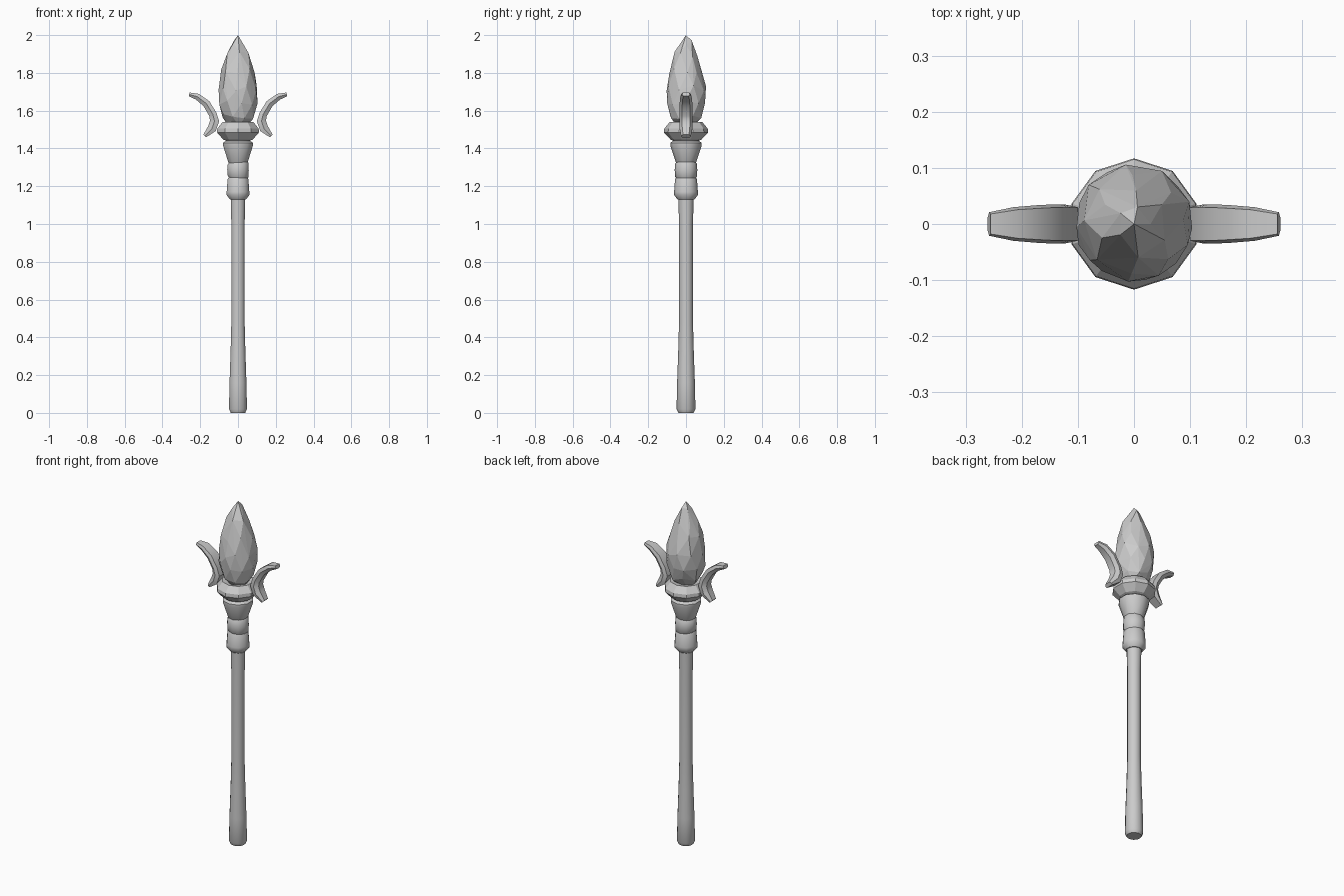
import bpy, bmesh, math, random
from mathutils import Vector

if "Cube" in bpy.data.objects:
    bpy.data.objects.remove(bpy.data.objects["Cube"])

random.seed(4)
SIDES = 10


def finish(bm, name, angle=None):
    bmesh.ops.recalc_face_normals(bm, faces=bm.faces)
    me = bpy.data.meshes.new(name)
    bm.to_mesh(me)
    bm.free()
    ob = bpy.data.objects.new(name, me)
    bpy.context.collection.objects.link(ob)
    if angle:
        bpy.ops.object.select_all(action='DESELECT')
        ob.select_set(True)
        bpy.context.view_layer.objects.active = ob
        bpy.ops.object.shade_smooth_by_angle(angle=math.radians(angle))
    return ob


def skin(bm, rings):
    """Bridge successive vertex loops and cap both ends."""
    loops = [[bm.verts.new(p) for p in r] for r in rings]
    n = len(loops[0])
    for a, b in zip(loops, loops[1:]):
        for i in range(n):
            j = (i + 1) % n
            bm.faces.new((a[i], a[j], b[j], b[i]))
    bm.faces.new(loops[0][::-1])
    bm.faces.new(loops[-1])


def circle(r, z, tilt=0.0):
    pts = []
    for i in range(SIDES):
        a = math.pi / 2 + math.tau * i / SIDES
        x, y = r * math.cos(a), r * math.sin(a)
        pts.append((x, y, z + tilt * x))
    return pts


def turned(name, profile, angle=None):
    bm = bmesh.new()
    skin(bm, [circle(*p) for p in profile])
    return finish(bm, name, angle)


# Handle and turned fittings: (radius, height, optional slope)
turned("shaft", [(0.040, 0), (0.050, 0.02), (0.047, 0.16), (0.041, 0.33),
                 (0.037, 0.48), (0.037, 1.0), (0.041, 1.16)], 40)
turned("lower_collar", [(0.045, 1.13), (0.064, 1.155), (0.063, 1.17),
                        (0.058, 1.238), (0.046, 1.255)], 40)
turned("grip_bead", [(0.045, 1.235, -0.1), (0.057, 1.25, -0.1), (0.060, 1.285, -0.05),
                     (0.057, 1.32, 0.1), (0.045, 1.335, 0.1)], 40)
turned("flared_cup", [(0.047, 1.315), (0.055, 1.33), (0.083, 1.415), (0.083, 1.43),
                      (0.068, 1.44), (0.068, 1.46)], 40)
turned("crown_ring", [(0.066, 1.44), (0.082, 1.447), (0.117, 1.485), (0.115, 1.505),
                      (0.086, 1.54), (0.060, 1.535)])

# Faceted gem: hull of uneven rings
bm = bmesh.new()
gem = [(0.050, 1.525, 8), (0.085, 1.57, 8), (0.102, 1.645, 9), (0.103, 1.72, 9),
       (0.088, 1.81, 8), (0.060, 1.90, 6), (0.030, 1.958, 5)]
for k, (r, z, n) in enumerate(gem):
    for i in range(n):
        a = math.tau * (i + 0.5 * (k % 2) + random.uniform(-0.12, 0.12)) / n
        rr = r * random.uniform(0.98, 1.04)
        bm.verts.new((rr * math.cos(a), rr * math.sin(a), z + random.uniform(-0.015, 0.015)))
bm.verts.new((0, 0, 2))
hull = bmesh.ops.convex_hull(bm, input=bm.verts)
loose = [v for v in bm.verts if not v.link_faces]
bmesh.ops.delete(bm, geom=loose, context='VERTS')
finish(bm, "gem")

# Curved side prongs: path (x, z), half thickness, half depth
path = [(0.258, 1.686, 0.010, 0.021), (0.215, 1.674, 0.017, 0.030),
        (0.167, 1.637, 0.020, 0.034), (0.133, 1.580, 0.021, 0.035),
        (0.124, 1.545, 0.024, 0.035), (0.138, 1.505, 0.024, 0.034),
        (0.176, 1.466, 0.010, 0.026)]
section = [(1, 0.6), (0, 1), (-1, 0.85), (-1, -0.85), (0, -1), (1, -0.6)]
for side, label in ((1, "right_prong"), (-1, "left_prong")):
    rings = []
    for i, (x, z, t, d) in enumerate(path):
        p, q = path[max(i - 1, 0)], path[min(i + 1, len(path) - 1)]
        tan = Vector((q[0] - p[0], q[1] - p[1])).normalized()
        nx, nz = -tan.y, tan.x    # points away from the staff
        rings.append([(side * (x + nx * t * u), d * v, z + nz * t * u) for u, v in section])
    bm = bmesh.new()
    skin(bm, rings)
    finish(bm, label, 30)
